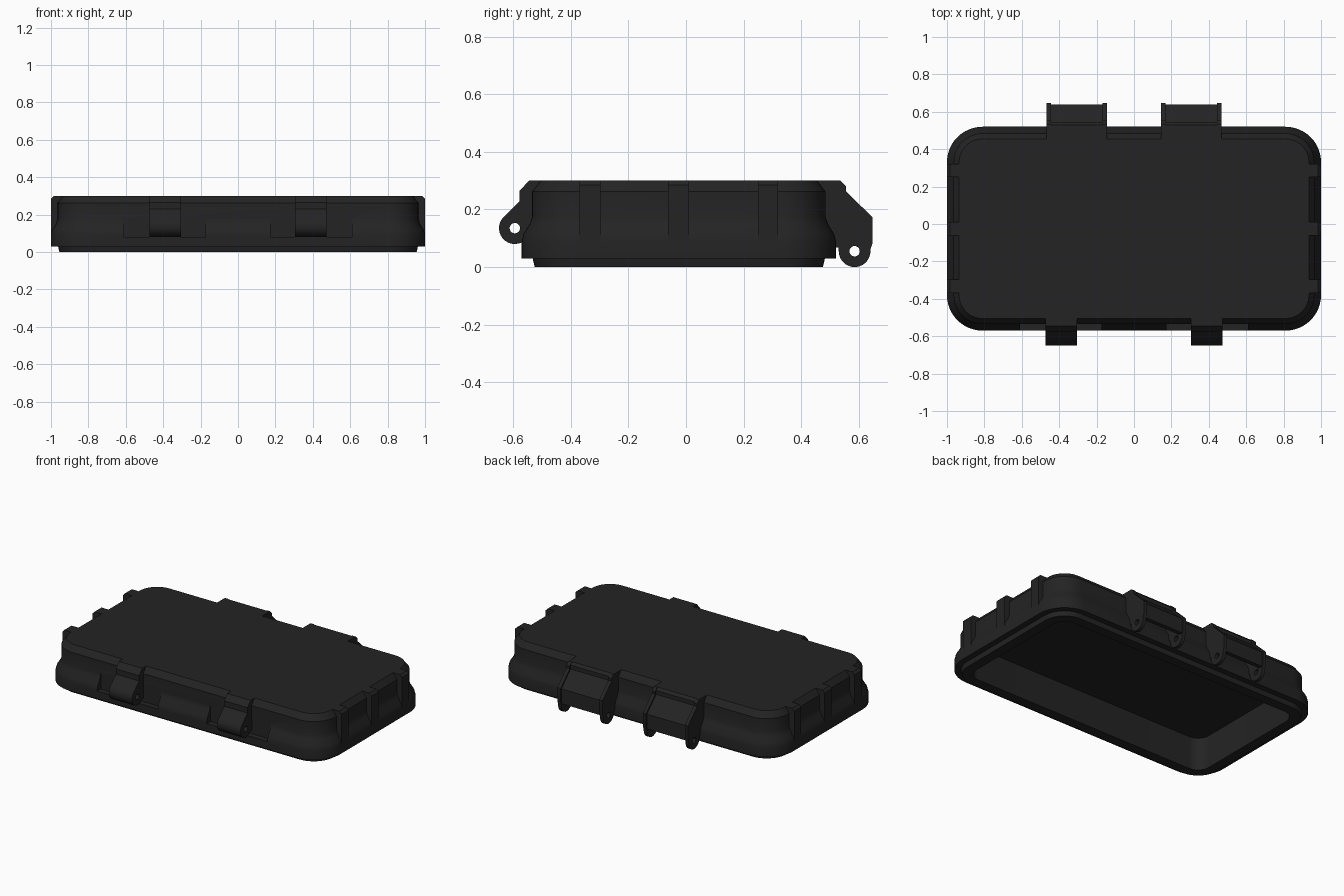
import bpy, bmesh, math

if "Cube" in bpy.data.objects:
    bpy.data.objects.remove(bpy.data.objects["Cube"])

CY = -0.025            # centre of the shell in y
HX, HY, R = 1.0, 0.545, 0.19

mat = bpy.data.materials.new("black plastic")
mat.diffuse_color = (0.017, 0.017, 0.017, 1)
mat.use_nodes = True
mat.node_tree.nodes["Principled BSDF"].inputs["Base Color"].default_value = mat.diffuse_color


def make(name, bm):
    bmesh.ops.recalc_face_normals(bm, faces=bm.faces[:])
    me = bpy.data.meshes.new(name)
    bm.to_mesh(me)
    bm.free()
    me.materials.append(mat)
    ob = bpy.data.objects.new(name, me)
    bpy.context.collection.objects.link(ob)
    return ob


def ring(bm, inset, z, radius=None, n=12):
    """Rounded rectangle of vertices."""
    r = R - inset if radius is None else radius
    out = []
    for q, (sx, sy) in enumerate([(1, 1), (-1, 1), (-1, -1), (1, -1)]):
        for i in range(n + 1):
            a = math.pi / 2 * (q + i / n)
            out.append(bm.verts.new((sx * (HX - inset - r) + r * math.cos(a),
                                     CY + sy * (HY - inset - r) + r * math.sin(a), z)))
    return out


def prism(name, pts, x0, x1):
    """Extrude a (y, z) outline along x."""
    bm = bmesh.new()
    a = [bm.verts.new((x0, y, z)) for y, z in pts]
    b = [bm.verts.new((x1, y, z)) for y, z in pts]
    bm.faces.new(a)
    bm.faces.new(b[::-1])
    for i in range(len(pts)):
        j = (i + 1) % len(pts)
        bm.faces.new((a[i], b[i], b[j], a[j]))
    return make(name, bm)


def arc(cy, cz, r, a0, a1, n=14):
    return [(cy + r * math.cos(math.radians(a0 + (a1 - a0) * i / n)),
             cz + r * math.sin(math.radians(a0 + (a1 - a0) * i / n))) for i in range(n + 1)]


def cut(ob, cutter):
    m = ob.modifiers.new("cut", 'BOOLEAN')
    m.operation, m.solver, m.object = 'DIFFERENCE', 'EXACT', cutter
    bpy.context.view_layer.objects.active = ob
    bpy.ops.object.modifier_apply(modifier=m.name)
    bpy.data.objects.remove(cutter)


def pin_hole(ob, cy, cz, x0, x1):
    cut(ob, prism("hole_cutter", arc(cy, cz, 0.018, 0, 345, 23), x0 - 0.05, x1 + 0.05))


# Lid shell: inner ceiling, cavity wall, rim, flared skirt, wall, chamfer, top
bm = bmesh.new()
rings = [ring(bm, 0.11, 0.215, 0.08), ring(bm, 0.11, 0.0, 0.08)]
for inset, z in [(0.045, 0), (0.038, 0.03), (0, 0.03), (0, 0.09), (0.006, 0.115),
                 (0.028, 0.15), (0.036, 0.175), (0.036, 0.262), (0.065, 0.30)]:
    rings.append(ring(bm, inset, z))
for a, b in zip(rings, rings[1:]):
    for i in range(len(a)):
        j = (i + 1) % len(a)
        bm.faces.new((a[i], a[j], b[j], b[i]))
bm.faces.new(rings[0])
bm.faces.new(rings[-1])
shell = make("lid_shell", bm)

# Pockets in the front skirt around the latches
for s in (-1, 1):
    x0, x1 = sorted((s * 0.175, s * 0.61))
    cut(shell, prism("pocket_cutter", [(-0.7, 0.08), (-0.533, 0.08), (-0.533, 0.18), (-0.7, 0.18)], x0, x1))

# Side ribs
for s in (-1, 1):
    for y0, y1 in [(-0.37, -0.297), (-0.062, 0.01), (0.25, 0.32)]:
        bm = bmesh.new()
        prof = [(0.92, 0.30), (0.985, 0.30), (1.0, 0.285), (1.0, 0.085), (0.92, 0.085)]
        a = [bm.verts.new((s * x, y0, z)) for x, z in prof]
        b = [bm.verts.new((s * x, y1, z)) for x, z in prof]
        bm.faces.new(a)
        bm.faces.new(b)
        for i in range(5):
            j = (i + 1) % 5
            bm.faces.new((a[i], a[j], b[j], b[i]))
        make("side_rib", bm)

latch = ([(-0.49, 0.30), (-0.545, 0.30), (-0.577, 0.265), (-0.577, 0.23)]
         + arc(-0.594, 0.135, 0.055, 140, 325) + [(-0.49, 0.10)])
lug = ([(0.44, 0.30), (0.535, 0.30), (0.555, 0.28), (0.555, 0.263), (0.648, 0.172), (0.648, 0.085)]
       + arc(0.585, 0.055, 0.055, 5, -180) + [(0.53, 0.068), (0.44, 0.068)])
plate = [(0.44, 0.30), (0.53, 0.30), (0.545, 0.283), (0.545, 0.258), (0.64, 0.166), (0.64, 0.07),
         (0.612, 0.07), (0.612, 0.155), (0.52, 0.245), (0.44, 0.245)]

for s in (-1, 1):
    # Front latch lug
    x0, x1 = sorted((s * 0.305, s * 0.472))
    pin_hole(prism("front_latch", latch, x0, x1), -0.594, 0.135, x0, x1)
    # Back hinge: two pierced lugs and the cover between them
    for u, v in ((0.145, 0.168), (0.445, 0.468)):
        x0, x1 = sorted((s * u, s * v))
        pin_hole(prism("hinge_lug", lug, x0, x1), 0.585, 0.055, x0, x1)
    x0, x1 = sorted((s * 0.16, s * 0.455))
    prism("hinge_cover", plate, x0, x1)

# Smooth shading with sharp edges kept
bpy.ops.object.select_all(action='DESELECT')
for ob in bpy.context.scene.objects:
    ob.select_set(True)
bpy.context.view_layer.objects.active = shell
bpy.ops.object.shade_smooth_by_angle(angle=math.radians(25))
